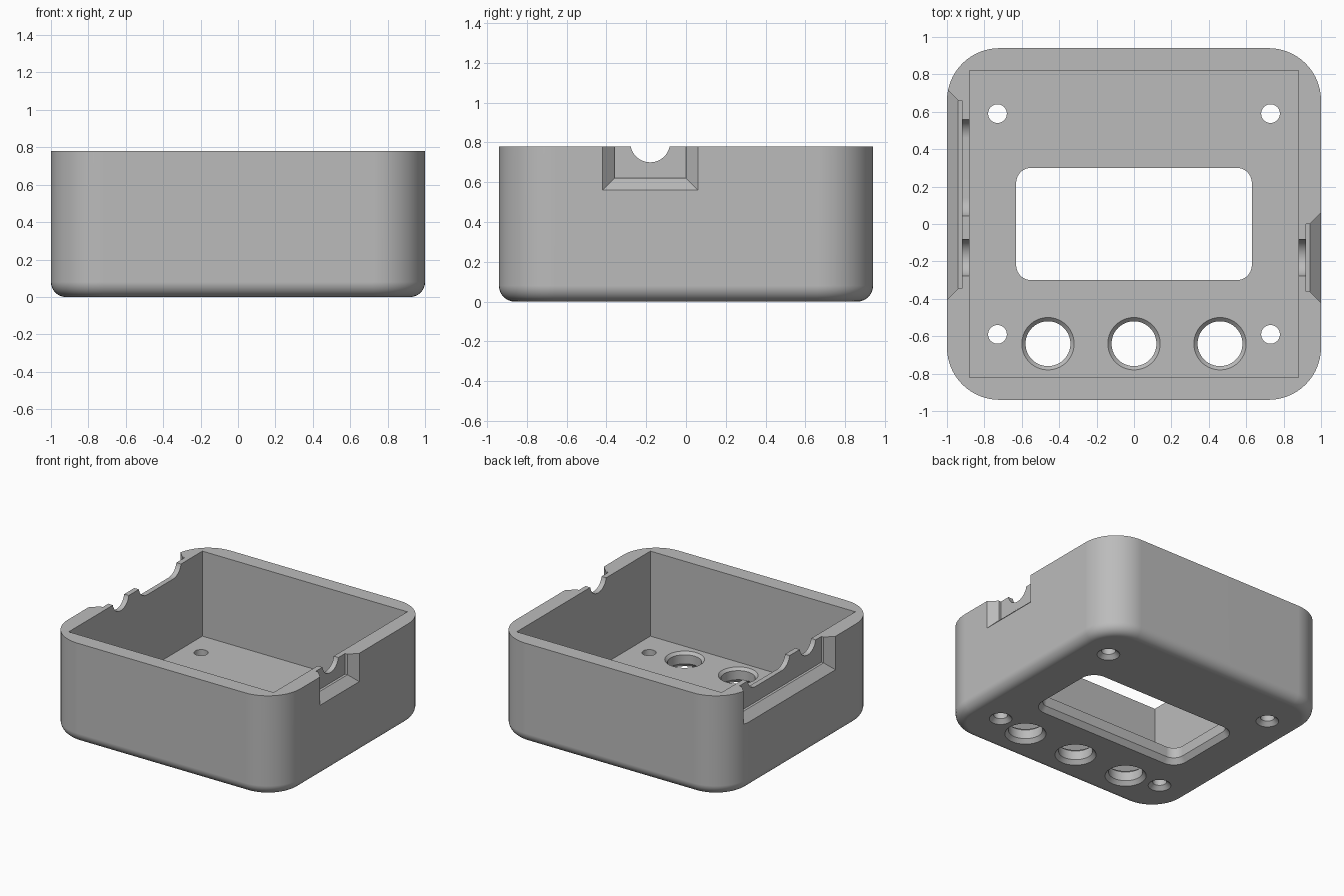
import bpy, bmesh
from math import sin, cos, pi

if "Cube" in bpy.data.objects:
    bpy.data.objects.remove(bpy.data.objects["Cube"], do_unlink=True)

HX, HY, HEIGHT = 1.0, 0.94, 0.78
WALL, FLOOR = 0.12, 0.12

grey = bpy.data.materials.new("plain grey")
grey.use_nodes = True
colour = (0.5, 0.5, 0.5, 1)
grey.diffuse_color = colour
grey.node_tree.nodes["Principled BSDF"].inputs["Base Color"].default_value = colour


def outline(hu, hv, r, seg=14):
    """Rounded rectangle; r = 0 gives a sharp one."""
    if r == 0:
        return [(hu, hv), (-hu, hv), (-hu, -hv), (hu, -hv)]
    pts = []
    for k, (su, sv) in enumerate([(1, 1), (-1, 1), (-1, -1), (1, -1)]):
        for i in range(seg + 1):
            a = (k + i / seg) * pi / 2
            p = (su * (hu - r) + r * cos(a), sv * (hv - r) + r * sin(a))
            if not pts or abs(p[0] - pts[-1][0]) + abs(p[1] - pts[-1][1]) > 1e-5:
                pts.append(p)
    if abs(pts[0][0] - pts[-1][0]) + abs(pts[0][1] - pts[-1][1]) < 1e-5:
        pts.pop()
    return pts


def loft(name, rings, centre=(0, 0), side=0):
    """Solid through rings (w, hu, hv, r), along z, or along +x / -x by side."""
    bm = bmesh.new()
    loops = []
    for w, hu, hv, r in rings:
        loop = []
        for u, v in outline(hu, hv, r):
            u, v = u + centre[0], v + centre[1]
            loop.append(bm.verts.new((side * w, u, v) if side else (u, v, w)))
        loops.append(loop)
    n = len(loops[0])
    for a, b in zip(loops, loops[1:]):
        for i in range(n):
            j = (i + 1) % n
            bm.faces.new((a[i], a[j], b[j], b[i]))
    bm.faces.new(loops[0][::-1])
    bm.faces.new(loops[-1])
    bmesh.ops.recalc_face_normals(bm, faces=bm.faces)
    mesh = bpy.data.meshes.new(name)
    bm.to_mesh(mesh)
    bm.free()
    mesh.materials.append(grey)
    obj = bpy.data.objects.new(name, mesh)
    bpy.context.collection.objects.link(obj)
    return obj


# Case body with rounded corners and a rounded bottom edge
fillet, corner, steps = 0.08, 0.28, 10
rings = []
for i in range(steps + 1):
    a = i / steps * pi / 2
    inset = fillet * (1 - sin(a))
    rings.append((fillet * (1 - cos(a)), HX - inset, HY - inset, corner - inset))
rings.append((HEIGHT, HX, HY, corner))
case = loft("case_body", rings)

# Inner cavity
cutters = [loft("cavity", [(FLOOR, HX - WALL, HY - WALL, 0), (1, HX - WALL, HY - WALL, 0)])]


def floor_hole(name, hu, hv, r, centre, flare, depth, top_flare=0):
    """Hole through the floor, flared at the outside and optionally inside."""
    def ring(z, grow):
        return (z, hu + grow, hv + grow, r + grow)
    over = 0.03
    rings = [ring(-over, flare * (1 + over / depth)), ring(depth, 0)]
    if top_flare:
        rings += [ring(FLOOR - top_flare, 0), ring(FLOOR + over, top_flare + over)]
    else:
        rings.append(ring(FLOOR + over, 0))
    cutters.append(loft(name, rings, centre))


# Display window, button holes and screw holes
floor_hole("window", 0.63, 0.30, 0.08, (0, 0), 0.03, 0.04)
for x in (-0.46, 0, 0.46):
    floor_hole("button_hole", 0.12, 0.12, 0.12, (x, -0.64), 0.025, 0.03, 0.02)
for x in (-0.73, 0.73):
    for y in (-0.59, 0.59):
        floor_hole("screw_hole", 0.05, 0.05, 0.05, (x, y), 0.03, 0.03)


def port_recess(side, y, half, bottom):
    """Bevelled pocket in a side wall, open at the top."""
    hv = 0.3
    cutters.append(loft("port_recess", [
        (0.92, half, hv, 0), (0.94, half, hv, 0),
        (1.04, half + 0.1, hv + 0.1, 0)], (y, bottom + hv), side))


def cable_slot(side, y, half):
    """Round-ended notch through the thin wall behind a recess."""
    cutters.append(loft("cable_slot", [
        (0.8, half, 0.1, 0.1), (0.97, half, 0.1, 0.1)], (y, 0.80), side))


# Ports on both sides
port_recess(1, -0.18, 0.18, 0.62)
cable_slot(1, -0.18, 0.1)
port_recess(-1, 0.157, 0.503, 0.58)
cable_slot(-1, -0.18, 0.1)
cable_slot(-1, 0.30, 0.26)

# Cut everything out of the body
bpy.ops.object.select_all(action="DESELECT")
bpy.context.view_layer.objects.active = case
case.select_set(True)
for cutter in cutters:
    cutter.hide_render = True
    mod = case.modifiers.new("cut", "BOOLEAN")
    mod.operation = "DIFFERENCE"
    mod.solver = "EXACT"
    mod.object = cutter
    bpy.ops.object.modifier_apply(modifier=mod.name)
for cutter in cutters:
    bpy.data.objects.remove(cutter, do_unlink=True)

bpy.ops.object.shade_smooth_by_angle(angle=pi / 6)
weighted = case.modifiers.new("even_shading", "WEIGHTED_NORMAL")
weighted.keep_sharp = True
